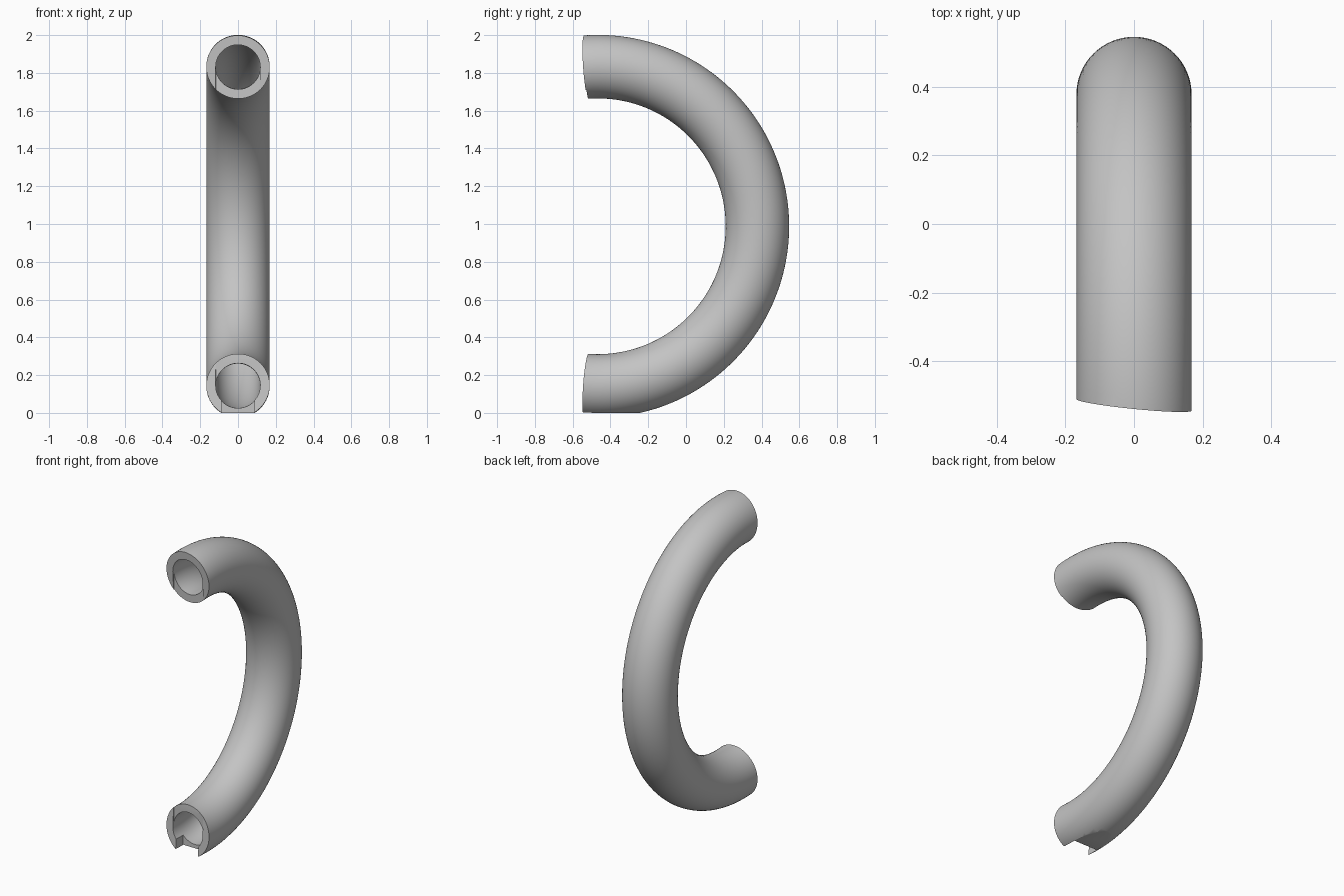
import bpy, bmesh
from math import sin, cos, radians, tau
from mathutils import Matrix, Euler

if "Cube" in bpy.data.objects:
    bpy.data.objects.remove(bpy.data.objects["Cube"], do_unlink=True)

# Arc of the tube, in the yz plane
CY, CZ, RING = -0.467, 0.988, 0.845


def new_object(name, bm):
    bmesh.ops.recalc_face_normals(bm, faces=bm.faces[:])
    mesh = bpy.data.meshes.new(name)
    bm.to_mesh(mesh)
    bm.free()
    obj = bpy.data.objects.new(name, mesh)
    bpy.context.collection.objects.link(obj)
    return obj


def arc_rod(name, radius, reach, sides=64, steps=96):
    """Solid rod bent from -reach to +reach degrees."""
    bm = bmesh.new()
    rings = []
    for i in range(steps + 1):
        t = radians(-reach + 2 * reach * i / steps)
        ring = []
        for j in range(sides):
            a = tau * j / sides
            r = RING + radius * cos(a)
            ring.append(bm.verts.new((radius * sin(a), CY + r * cos(t), CZ + r * sin(t))))
        rings.append(ring)
    for lo, hi in zip(rings, rings[1:]):
        for j in range(sides):
            k = (j + 1) % sides
            bm.faces.new((lo[j], lo[k], hi[k], hi[j]))
    bm.faces.new(rings[0])
    bm.faces.new(rings[-1])
    return new_object(name, bm)


def box(name, size, face_at, rot=(0, 0, 0)):
    """Box whose back (+y) face is centred on face_at."""
    bm = bmesh.new()
    bmesh.ops.create_cube(bm, size=1)
    bm.transform(Matrix.Translation(face_at) @ Euler(rot).to_matrix().to_4x4()
                 @ Matrix.Translation((0, -size[1] / 2, 0)) @ Matrix.Diagonal((*size, 1)))
    return new_object(name, bm)


def cut(target, cutter):
    mod = target.modifiers.new("cut", "BOOLEAN")
    mod.operation, mod.solver, mod.object = "DIFFERENCE", "EXACT", cutter
    bpy.context.view_layer.objects.active = target
    bpy.ops.object.modifier_apply(modifier=mod.name)
    bpy.data.objects.remove(cutter, do_unlink=True)


# Hollow bent tube
tube = arc_rod("curved_tube", 0.168, 100)
cut(tube, arc_rod("bore", 0.118, 104))

# Slightly skewed ends
cut(tube, box("upper_trim", (1, 0.5, 0.6), (0, -0.528, 1.833), (0.07, 0, -0.1)))
cut(tube, box("lower_trim", (1, 0.5, 0.6), (0, -0.528, 0.143), (-0.07, 0, -0.1)))

# Shallow steps on the inner side of each end
cut(tube, box("upper_step", (0.236, 0.2, 0.2), (0, -0.515, 1.733), (0, 0, -0.1)))
cut(tube, box("lower_step", (0.236, 0.2, 0.2), (0, -0.518, 0.243), (0, 0, -0.1)))

# Flat underside and the slot at the lower end
cut(tube, box("ground_trim", (1, 2, 0.2), (0, 0.6, -0.1)))
cut(tube, box("lower_slot", (0.176, 0.3, 0.24), (0, -0.45, 0.0)))

# Grey finish
grey = bpy.data.materials.new("grey")
grey.use_nodes = True
colour = (0.55, 0.55, 0.55, 1)
grey.diffuse_color = colour
grey.node_tree.nodes["Principled BSDF"].inputs["Base Color"].default_value = colour
tube.data.materials.clear()
tube.data.materials.append(grey)
for poly in tube.data.polygons:
    poly.material_index = 0

bpy.ops.object.select_all(action="DESELECT")
tube.select_set(True)
bpy.context.view_layer.objects.active = tube
bpy.ops.object.shade_smooth_by_angle(angle=radians(30))
